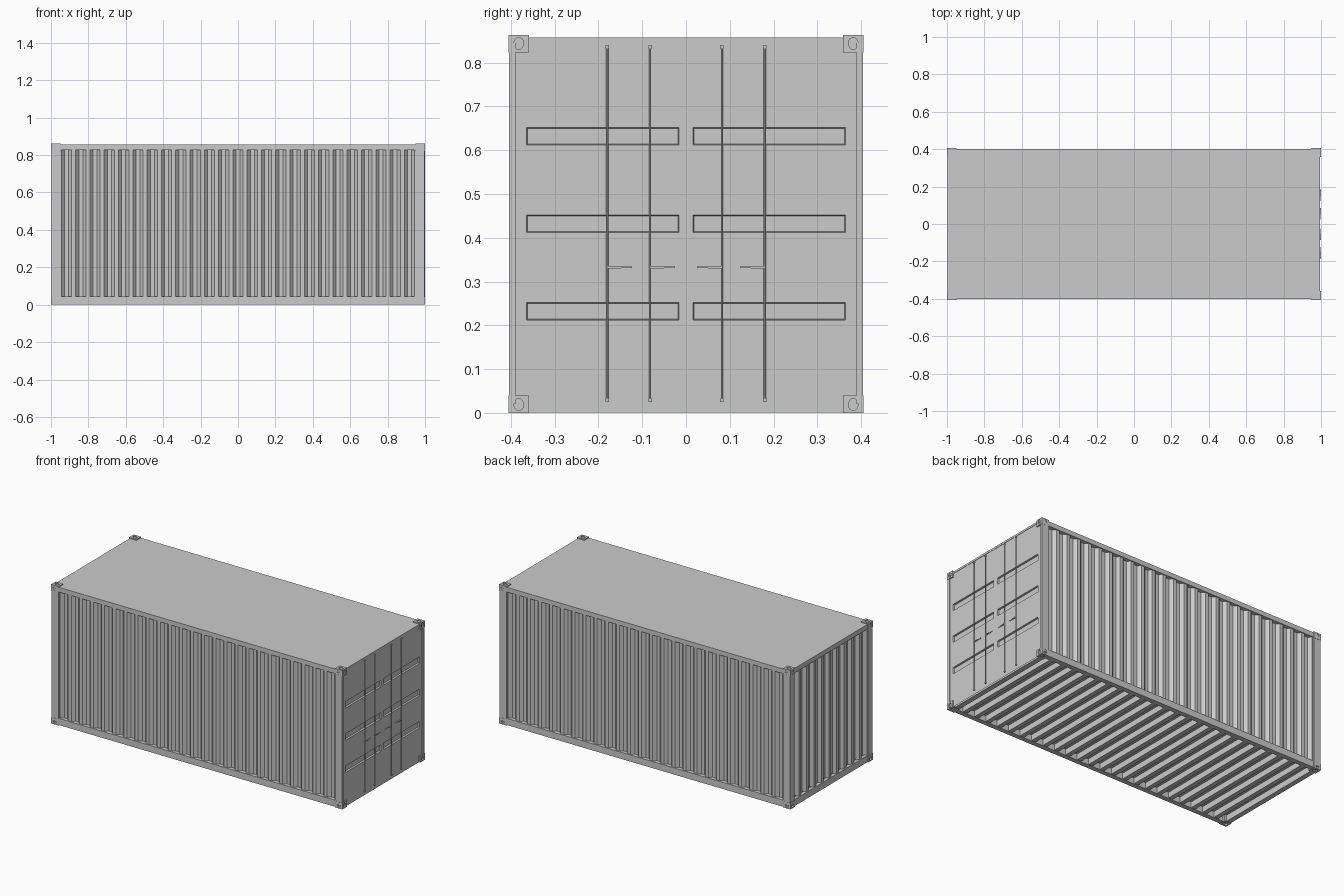
import bpy, bmesh, math
from mathutils import Matrix, Vector

if "Cube" in bpy.data.objects:
    bpy.data.objects.remove(bpy.data.objects["Cube"])

H = 0.863      # overall height
ROOF = 0.857   # roof surface


def new_object(name, bm):
    bmesh.ops.recalc_face_normals(bm, faces=bm.faces)
    me = bpy.data.meshes.new(name)
    bm.to_mesh(me)
    bm.free()
    ob = bpy.data.objects.new(name, me)
    bpy.context.collection.objects.link(ob)
    return ob


def add_box(bm, lo, hi):
    lo, hi = Vector(lo), Vector(hi)
    bmesh.ops.create_cube(bm, size=1, matrix=Matrix.Translation((lo + hi) / 2)
                          @ Matrix.Diagonal((*(hi - lo), 1)))


def boxes(name, items, mirror=(False, False, False)):
    bm = bmesh.new()
    for lo, hi in items:
        add_box(bm, lo, hi)
    ob = new_object(name, bm)
    if any(mirror):
        ob.modifiers.new("Mirror", 'MIRROR').use_axis = mirror
    return ob


def corrugated(name, length, n, depth, z0, z1, matrix):
    """Trapezoid sheet along local x, outer face at y=0, recesses toward +y."""
    p = length / n
    pts = [(-length / 2, 0)]
    for i in range(n):
        s = -length / 2 + i * p
        pts += [(s + p * f, d) for f, d in
                ((0.14, 0), (0.36, depth), (0.64, depth), (0.86, 0))]
    pts.append((length / 2, 0))
    bm = bmesh.new()
    low = [bm.verts.new((x, y, z0)) for x, y in pts]
    top = [bm.verts.new((x, y, z1)) for x, y in pts]
    for i in range(len(pts) - 1):
        bm.faces.new((low[i], low[i + 1], top[i + 1], top[i]))
    bmesh.ops.transform(bm, matrix=matrix, verts=bm.verts)
    return new_object(name, bm)


# Corrugated side walls and closed end wall
side = corrugated("side_walls", 1.91, 25, 0.018, 0.03, 0.84,
                  Matrix.Translation((0, -0.396, 0)))
side.modifiers.new("Mirror", 'MIRROR').use_axis = (False, True, False)
corrugated("end_wall", 0.74, 10, 0.018, 0.03, 0.84,
           Matrix.Translation((-0.99, 0, 0)) @ Matrix.Rotation(-math.pi / 2, 4, 'Z'))

# Frame: posts and rails
boxes("door_posts", [((0.95, 0.389, 0.02), (0.998, 0.404, 0.845))], (False, True, False))
boxes("end_posts", [((-0.998, 0.36, 0.02), (-0.95, 0.404, 0.845))], (False, True, False))
boxes("side_rails", [((-0.96, 0.372, 0.002), (0.96, 0.402, 0.043)),
                     ((-0.96, 0.372, 0.828), (0.96, 0.402, ROOF - 0.001))],
      (False, True, False))
boxes("end_rails", [((-0.996, -0.37, 0.002), (-0.965, 0.37, 0.043)),
                    ((-0.996, -0.37, 0.828), (-0.965, 0.37, ROOF - 0.001))])
boxes("door_sill_and_header", [((0.95, -0.385, 0.002), (0.982, 0.385, 0.043)),
                               ((0.95, -0.385, 0.828), (0.982, 0.385, ROOF - 0.001))])

# Roof, floor and floor beams
boxes("roof", [((-0.996, -0.402, 0.845), (0.995, 0.402, ROOF))])
boxes("floor", [((-0.975, -0.378, 0.04), (0.97, 0.378, 0.05))])
N = 23
boxes("floor_beams", [((x - 0.014, -0.375, 0.004), (x + 0.014, 0.375, 0.041))
                      for x in (-0.9 + 1.8 * i / (N - 1) for i in range(N))])

# Doors with recessed horizontal panels
ys = [0, 0.016, 0.364, 0.39]
zs = [0.001, 0.212, 0.252, 0.412, 0.452, 0.612, 0.652, ROOF - 0.001]
bm = bmesh.new()
grid = [[bm.verts.new((0.993, y, z)) for z in zs] for y in ys]
panels = []
for i in range(len(ys) - 1):
    for j in range(len(zs) - 1):
        f = bm.faces.new((grid[i][j], grid[i + 1][j], grid[i + 1][j + 1], grid[i][j + 1]))
        if i == 1 and j % 2:
            panels.append(f)
bm.normal_update()
bmesh.ops.inset_individual(bm, faces=panels, thickness=0.003)
for v in {v for f in panels for v in f.verts}:
    v.co.x -= 0.01
me = bpy.data.meshes.new("doors")
bm.to_mesh(me)
bm.free()
doors = bpy.data.objects.new("doors", me)
bpy.context.collection.objects.link(doors)
doors.modifiers.new("Mirror", 'MIRROR').use_axis = (False, True, False)

# Door locking rods with end cams and handles
bm = bmesh.new()
for y in (0.082, 0.18):
    bmesh.ops.create_cone(bm, cap_ends=True, segments=8, radius1=0.0026, radius2=0.0026,
                          depth=0.812, matrix=Matrix.Translation((0.997, y, 0.433)))
rods = new_object("lock_rods", bm)
rods.modifiers.new("Mirror", 'MIRROR').use_axis = (False, True, False)
cams, handles = [], []
for y in (0.082, 0.18):
    for z in (0.029, 0.836):
        cams.append(((0.992, y - 0.004, z - 0.004), (0.9995, y + 0.004, z + 0.004)))
    handles.append(((0.992, y - 0.032, 0.330), (0.9985, y, 0.336)))
    handles.append(((0.992, y - 0.057, 0.3315), (0.997, y - 0.032, 0.3345)))
boxes("rod_cams", cams, (False, True, False))
boxes("door_handles", handles, (False, True, False))

# Corner castings: one block with oval pockets, mirrored to all eight corners
block = boxes("corner_castings", [((0.95, 0.359, 0.823 - H / 2), (1.0, 0.405, H / 2))])
c = Vector((0.976, 0.382, 0.844 - H / 2))
bm = bmesh.new()
for rot, pos, sc in (
        (Matrix.Rotation(math.pi / 2, 4, 'Y'), (1.0, c.y, c.z), (0.014, 0.011, 1)),
        (Matrix.Rotation(math.pi / 2, 4, 'X'), (c.x, 0.405, c.z), (0.011, 0.013, 1)),
        (Matrix.Identity(4), (c.x, c.y, H / 2), (0.015, 0.011, 1))):
    bmesh.ops.create_cone(bm, cap_ends=True, segments=16, radius1=1, radius2=1, depth=0.016,
                          matrix=Matrix.Translation(pos) @ rot @ Matrix.Diagonal((*sc, 1)))
cutter = new_object("casting_hole_cutter", bm)
cutter.hide_render = True
cut = block.modifiers.new("Holes", 'BOOLEAN')
cut.operation, cut.object, cut.solver = 'DIFFERENCE', cutter, 'EXACT'
bpy.context.view_layer.objects.active = block
bpy.ops.object.modifier_apply(modifier="Holes")
bpy.data.objects.remove(cutter)
block.modifiers.new("Mirror", 'MIRROR').use_axis = (True, True, True)
block.location.z = H / 2
